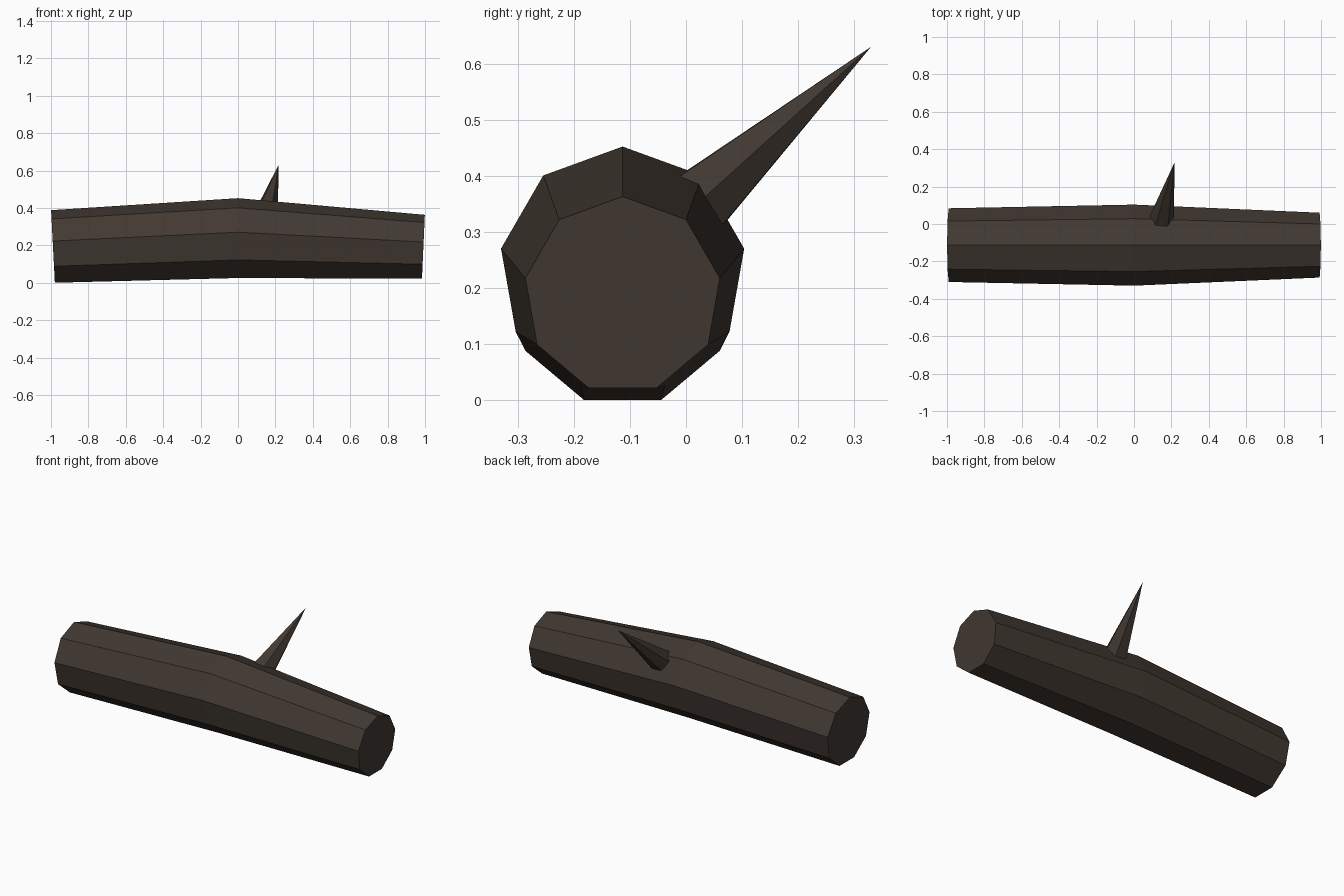
import bpy, bmesh, math
from mathutils import Vector

if "Cube" in bpy.data.objects:
    bpy.data.objects.remove(bpy.data.objects["Cube"])

bark = bpy.data.materials.new("dark_bark")
bark.diffuse_color = (0.053, 0.040, 0.031, 1)
bark.use_nodes = True
bark.node_tree.nodes["Principled BSDF"].inputs["Base Color"].default_value = bark.diffuse_color


def add_object(name, bm):
    bmesh.ops.recalc_face_normals(bm, faces=bm.faces[:])
    mesh = bpy.data.meshes.new(name)
    bm.to_mesh(mesh)
    bm.free()
    mesh.materials.append(bark)
    obj = bpy.data.objects.new(name, mesh)
    bpy.context.collection.objects.link(obj)


# Log trunk: three nine-sided rings, each slightly leaning: x, z, radius, lean
bm = bmesh.new()
SIDES = 9
rings = []
for x, z, r, lean in [(-0.989, 0.188, 0.200, -0.052),
                      (0.0, 0.232, 0.220, 0.0),
                      (0.991, 0.187, 0.176, 0.045)]:
    ring = []
    for i in range(SIDES):
        a = 2 * math.pi * i / SIDES
        dz = r * math.cos(a)
        ring.append(bm.verts.new((x + lean * dz, -0.113 + r * math.sin(a), z + dz)))
    rings.append(ring)
for a, b in zip(rings, rings[1:]):
    for i in range(SIDES):
        j = (i + 1) % SIDES
        bm.faces.new((a[i], a[j], b[j], b[i]))
bm.faces.new(rings[0])
bm.faces.new(rings[-1])
add_object("log_trunk", bm)

# Broken branch: six-sided spike pointing up and back
bm = bmesh.new()
base, tip = Vector((0.147, 0.028, 0.357)), Vector((0.217, 0.33, 0.63))
axis = (tip - base).normalized()
side = (Vector((1, 0, 0)) - axis * axis.x).normalized()
up = axis.cross(side)
ring = []
for i in range(6):
    a = math.pi * i / 3
    ring.append(bm.verts.new(base + 0.067 * (side * math.cos(a) + up * math.sin(a))))
point = bm.verts.new(tip)
for i in range(6):
    bm.faces.new((ring[i], ring[(i + 1) % 6], point))
bm.faces.new(ring)
add_object("branch_spike", bm)
